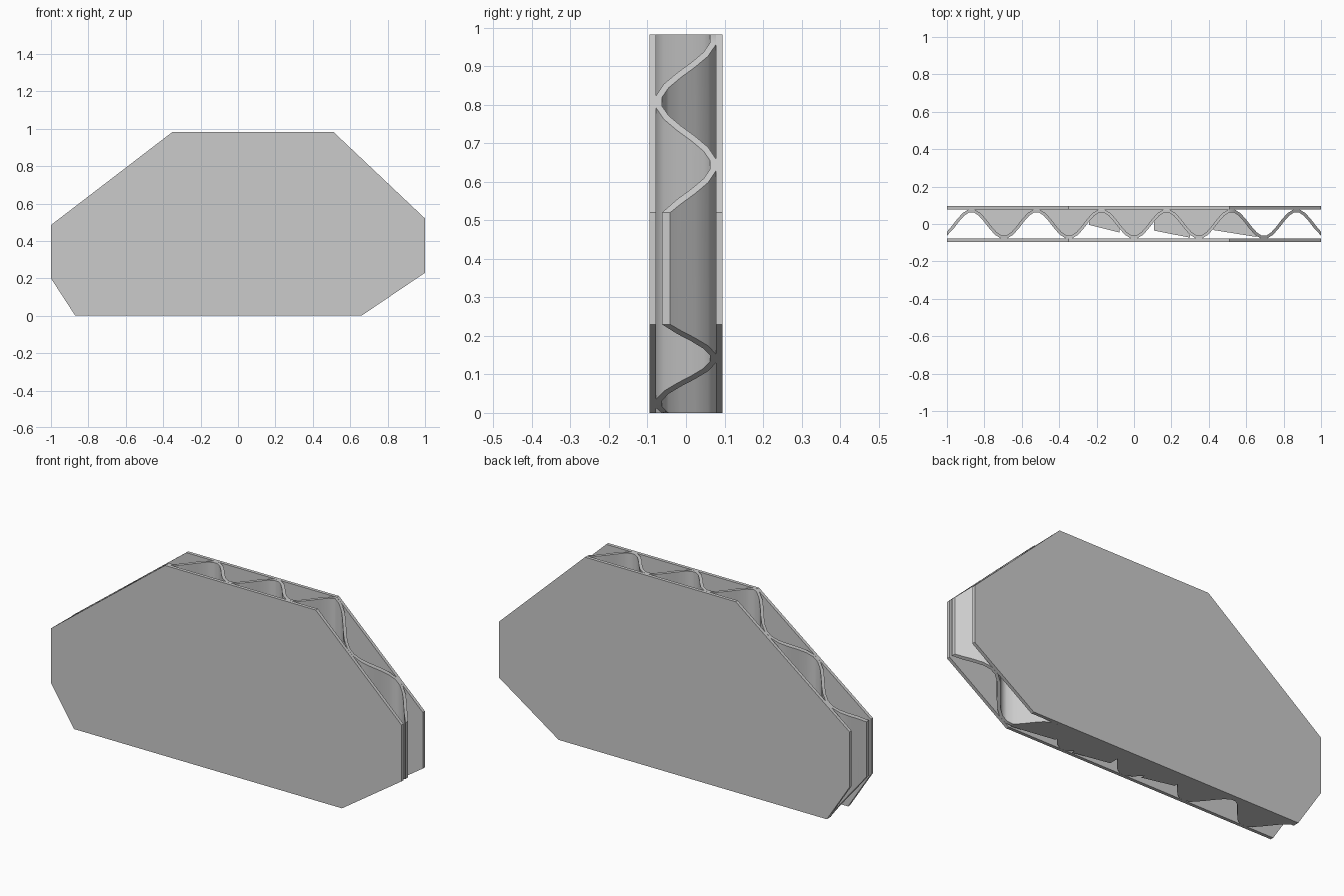
import bpy
import math

if "Cube" in bpy.data.objects:
    bpy.data.objects.remove(bpy.data.objects["Cube"])

# Cut outline of the board, seen from the front (x, z)
OUTLINE = [(-0.87, 0), (0.66, 0), (1, 0.23), (1, 0.52),
           (0.51, 0.983), (-0.35, 0.983), (-1, 0.485), (-1, 0.2)]
LOWER = [(-1, 0.2), (-0.87, 0), (0.66, 0), (1, 0.23)]
UPPER = [(-1, 0.485), (-0.35, 0.983), (0.51, 0.983), (1, 0.52)]
GAP, OUTER = 0.078, 0.095        # inner and outer y of the liners
PERIOD, STEPS, HALF = 0.3475, 12, 0.008


def make(name, verts, faces):
    mesh = bpy.data.meshes.new(name)
    mesh.from_pydata(verts, [], faces)
    mesh.validate()
    obj = bpy.data.objects.new(name, mesh)
    bpy.context.collection.objects.link(obj)
    return obj


def lerp_line(pts, x):
    for (x0, z0), (x1, z1) in zip(pts, pts[1:]):
        if x <= x1:
            return z0 + (z1 - z0) * (x - x0) / (x1 - x0)
    return pts[-1][1]


# Flat paper liners
def liner(name, y0, y1):
    n = len(OUTLINE)
    verts = [(x, y, z) for y in (y0, y1) for x, z in OUTLINE]
    faces = [tuple(range(n)), tuple(range(2 * n - 1, n - 1, -1))]
    faces += [(i, i + n, (i + 1) % n + n, (i + 1) % n) for i in range(n)]
    make(name, verts, faces)


liner("front_liner", -OUTER, -GAP)
liner("back_liner", GAP, OUTER)


# Wave profile, faceted, with flat crests at the liners
AMP = (GAP - HALF) / math.cos(math.pi / STEPS)
step = PERIOD / STEPS


def wave(x):
    i = math.floor(x / step - 0.5)
    t = x / step - 0.5 - i
    a, b = (-AMP * math.cos(2 * math.pi * (k + 0.5) / STEPS) for k in (i, i + 1))
    return a + (b - a) * t


xs = {round((k + 0.5) * step, 5) for k in range(-40, 40) if abs((k + 0.5) * step) < 0.995}
xs = sorted(xs | {-1, -0.87, -0.35, 0.51, 0.66, 1})
profile = []
for x in xs:
    slope = (wave(x + step / 2) - wave(x - step / 2)) / step
    ln = math.hypot(1, slope)
    nx, ny = -slope / ln * HALF, HALF / ln
    y = wave(x)
    if abs(x) == 1:
        nx, ny = 0, HALF * ln
    profile.append(((x - nx, y - ny), (x + nx, y + ny)))

# Corrugated core, trimmed to the outline
verts, faces = [], []
for front, back in profile:
    for x, y in (front, back):
        x = max(-1, min(1, x))
        verts += [(x, y, lerp_line(LOWER, x)), (x, y, lerp_line(UPPER, x))]
for i in range(len(profile) - 1):
    a, b = 4 * i, 4 * i + 4
    faces += [(a, b, b + 1, a + 1), (a + 2, a + 3, b + 3, b + 2),
              (a + 1, b + 1, b + 3, a + 3), (a, a + 2, b + 2, b)]
e = len(verts) - 4
faces += [(0, 1, 3, 2), (e, e + 2, e + 3, e + 1)]
core = make("corrugated_core", verts, faces)
bpy.context.view_layer.objects.active = core
core.select_set(True)
bpy.ops.object.shade_smooth_by_angle(angle=math.radians(40))


# Paper closing the bottom of the flutes: full behind the wave, partial in front
def cap(name, pairs):
    v = [(x, y, 0) for x, y0, y1 in pairs for y in (y0, y1)]
    f = [(2 * i, 2 * i + 1, 2 * i + 3, 2 * i + 2) for i in range(len(pairs) - 1)]
    make(name, v, f)


cap("back_flute_base", [(x, y, GAP) for _, (x, y) in profile if -0.87 <= x <= 0.525])
TEARS = [(-0.26, 0.0, -0.04, -0.055), (0.08, -0.03, 0.31, -0.075), (0.41, -0.03, 0.66, -0.07)]
for n, (xa, ya, xb, yb) in enumerate(TEARS):
    pairs = []
    for (x, y), _ in profile:
        edge = ya + (yb - ya) * (x - xa) / (xb - xa)
        if xa <= x <= xb and edge < y:
            pairs.append((x, y, edge))
    cap(f"front_flute_base_{n + 1}", pairs)
